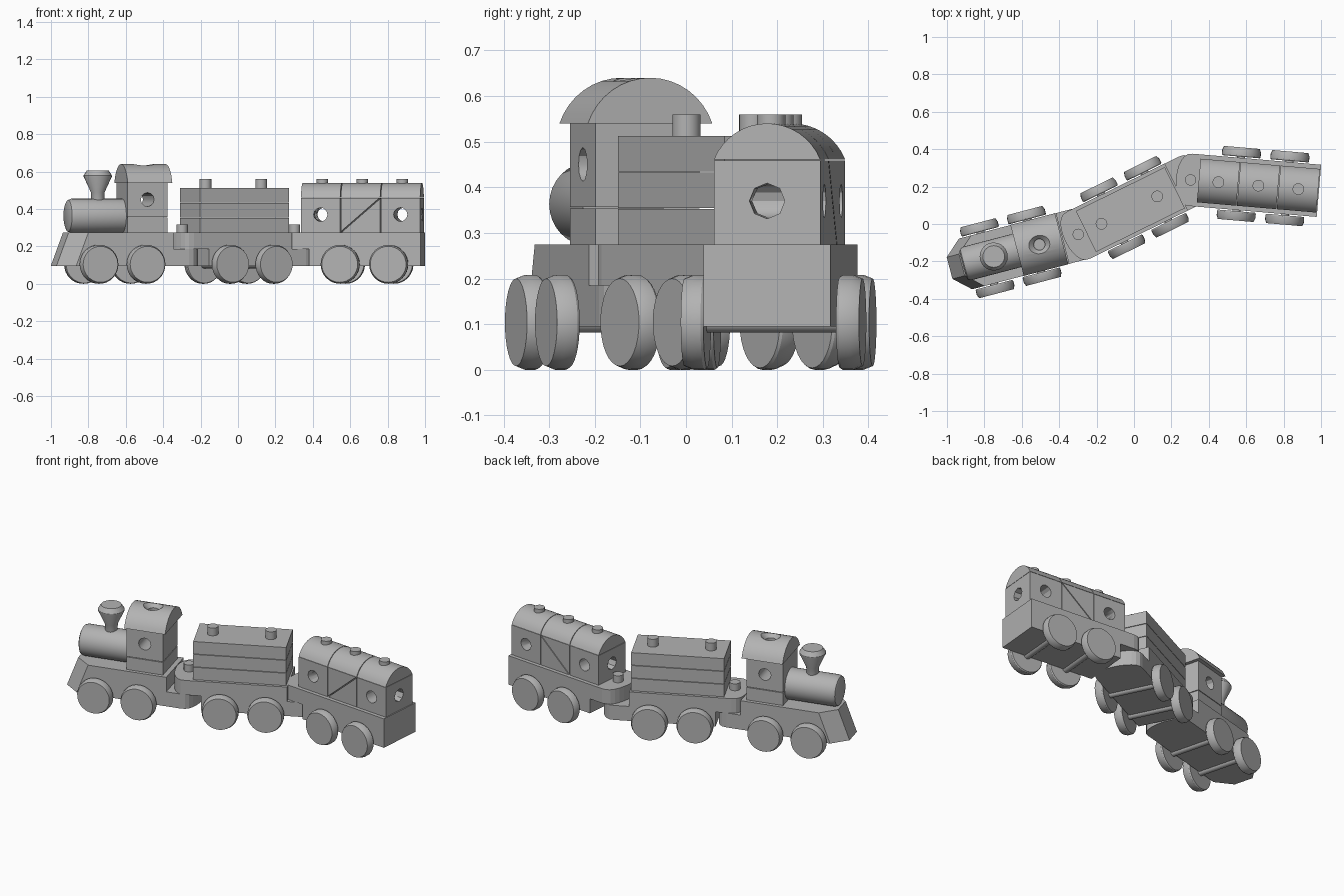
import bpy, bmesh, math
from mathutils import Matrix, Vector

cube = bpy.data.objects.get("Cube")
if cube:
    bpy.data.objects.remove(cube)

grey = bpy.data.materials.new("plain grey")
grey.use_nodes = True
colour = (0.45, 0.45, 0.45, 1)
grey.diffuse_color = colour
grey.node_tree.nodes["Principled BSDF"].inputs["Base Color"].default_value = colour

LOW, SPLIT, DECK = 0.095, 0.185, 0.275   # chassis heights
HALF = 0.14                              # chassis half width
car = Matrix()                           # placement of the car being built


def finish(name, bm, smooth=False):
    bmesh.ops.recalc_face_normals(bm, faces=bm.faces[:])
    mesh = bpy.data.meshes.new(name)
    bm.to_mesh(mesh)
    bm.free()
    mesh.materials.append(grey)
    ob = bpy.data.objects.new(name, mesh)
    bpy.context.collection.objects.link(ob)
    ob.matrix_world = car
    if smooth:
        select(ob)
        bpy.ops.object.shade_smooth_by_angle(angle=math.radians(30))
    return ob


def select(ob):
    bpy.ops.object.select_all(action='DESELECT')
    ob.select_set(True)
    bpy.context.view_layer.objects.active = ob


def prism(name, points, to3d, start, end):
    """Extrude a 2D outline; to3d maps (u, v, depth) to a position."""
    bm = bmesh.new()
    rings = [[bm.verts.new(to3d(u, v, d)) for u, v in points] for d in (start, end)]
    bm.faces.new(rings[0])
    bm.faces.new(rings[1])
    for i in range(len(points)):
        j = (i + 1) % len(points)
        bm.faces.new((rings[0][i], rings[0][j], rings[1][j], rings[1][i]))
    return finish(name, bm)


def along_x(u, v, d): return (d, u, v)
def along_y(u, v, d): return (u, d, v)
def along_z(u, v, d): return (u, v, d)


def box(name, x0, x1, half, z0, z1):
    return prism(name, [(x0, -half), (x1, -half), (x1, half), (x0, half)], along_z, z0, z1)


def lathe(name, profile, origin, axis, sides=32, smooth=True):
    """Turn (radius, distance) pairs about an axis."""
    bm = bmesh.new()
    turn = Vector((0, 0, 1)).rotation_difference(Vector(axis)).to_matrix()
    rings = []
    for r, d in profile:
        rings.append([bm.verts.new(Vector(origin) + turn @ Vector(
            (r * math.cos(2 * math.pi * i / sides), r * math.sin(2 * math.pi * i / sides), d)))
            for i in range(sides)])
    for a, b in zip(rings, rings[1:]):
        for i in range(sides):
            j = (i + 1) % sides
            bm.faces.new((a[i], a[j], b[j], b[i]))
    bm.faces.new(rings[0])
    bm.faces.new(rings[-1])
    return finish(name, bm, smooth)


def rod(name, r, origin, axis, length, sides=24):
    return lathe(name, [(r, 0), (r, length)], origin, axis, sides)


def cut(ob, cutters):
    for c in cutters:
        mod = ob.modifiers.new("cut", 'BOOLEAN')
        mod.operation = 'DIFFERENCE'
        mod.solver = 'EXACT'
        mod.object = c
        select(ob)
        bpy.ops.object.modifier_apply(modifier=mod.name)
        bpy.data.objects.remove(c)


def window(x, z):
    return rod("window_cutter", 0.037, (x, -0.3, z), (0, 1, 0), 0.6, 12)


def arch(half, z0, z1, steps=16):
    """Arc outline across the car, rising from z0 to z1."""
    h = z1 - z0
    r = (half * half + h * h) / (2 * h)
    a = math.asin(half / r)
    return [(r * math.sin(a - 2 * a * i / steps), z1 - r + r * math.cos(a - 2 * a * i / steps))
            for i in range(steps + 1)]


def tongue(x, sign):
    """Rounded hitch end around a peg at x; runs from +y to -y."""
    return [(x + sign * 0.078 * math.cos(t) ** 0.8, HALF * math.sin(t))
            for t in [math.radians(90 - 15 * i) for i in range(1, 12)]]


def chassis(name, front, rear, front_peg=None, rear_peg=None):
    outline = front + [(x, y) for x, y in reversed(rear)]
    ob = prism(name, outline, along_z, LOW, DECK)
    cutters = []
    if front_peg is not None:
        cutters.append(box("front_cutter", front_peg - 0.2, front_peg + 0.09, 0.3, 0, SPLIT))
    if rear_peg is not None:
        cutters.append(box("rear_cutter", rear_peg - 0.085, rear_peg + 0.2, 0.3, SPLIT, 0.5))
    cut(ob, cutters)
    if rear_peg is not None:
        rod(name + "_hitch_peg", 0.03, (rear_peg, 0, 0.14), (0, 0, 1), 0.178)
    return ob


def wheels(name):
    for x in (-0.13, 0.13):
        rod(name + "_axle", 0.022, (x, -0.16, 0.104), (0, 1, 0), 0.32)
        for s in (-1, 1):
            lathe(name + "_wheel", [(0.1, 0), (0.104, 0.006), (0.104, 0.03), (0.096, 0.05)],
                  (x, s * 0.146, 0.104), (0, s, 0))


def place(x, y, degrees):
    global car
    car = Matrix.Translation((x, y, 0)) @ Matrix.Rotation(math.radians(degrees), 4, 'Z')


# Engine
place(-0.659, -0.150, 14.7)
nose = [(-0.25, HALF), (-0.338, 0.06), (-0.338, -0.06), (-0.25, -HALF)]
body = chassis("engine_chassis", nose, [(0.373, HALF)] + tongue(0.373, 1) + [(0.373, -HALF)],
               rear_peg=0.373)
for v in body.data.vertices:             # slope the nose back
    if v.co.x < -0.2 and v.co.z > 0.2:
        v.co.x += 0.068
wheels("engine")
lathe("boiler", [(0.07, -0.265), (0.085, -0.258), (0.092, -0.24), (0.092, 0.05)],
      (0, 0, 0.363), (1, 0, 0))
lathe("funnel", [(0.034, 0.43), (0.037, 0.49), (0.075, 0.572), (0.075, 0.58), (0.058, 0.606)],
      (-0.094, 0, 0), (0, 0, 1), 24)
box("cab_lower_block", 0.04, 0.26, 0.118, DECK, 0.353)
cab = box("cab_upper_block", 0.04, 0.26, 0.118, 0.357, 0.545)
cut(cab, [window(0.15, 0.45)])
roof = prism("cab_roof", arch(0.141, 0.54, 0.64), along_x, 0.035, 0.281)
cut(roof, [lathe("roof_cutter", [(0.03, 0.585), (0.03, 0.612), (0.062, 0.645)],
                 (0.158, 0, 0), (0, 0, 1), 24, False)])

# Goods wagon
place(0.003, 0.088, 26.2)
PEG = 0.334
chassis("wagon_chassis", [(-PEG, HALF)] + tongue(-PEG, -1) + [(-PEG, -HALF)],
        [(PEG, HALF)] + tongue(PEG, 1) + [(PEG, -HALF)], -PEG, PEG)
wheels("wagon")
for i in range(3):
    z = DECK + 0.08 * i
    box("load_plank", -0.29, 0.24, 0.122, z, z + 0.077)
for x in (-0.197, 0.135):
    rod("load_peg", 0.031, (x, 0, 0.5), (0, 0, 1), 0.06)

# Passenger coach
place(0.690, 0.203, -4.9)
chassis("coach_chassis", [(-0.389, HALF)] + tongue(-0.389, -1) + [(-0.389, -HALF)],
        [(0.3, HALF), (0.3, -HALF)], front_peg=-0.389)
wheels("coach")
for i in (-1, 0, 1):
    mid = -0.025 + 0.2145 * i
    x0, x1 = mid - 0.1055, mid + 0.1055
    prism("coach_roof", arch(0.117, 0.461, 0.54), along_x, x0, x1)
    rod("roof_peg", 0.031, (mid, 0, 0.5), (0, 0, 1), 0.06)
    if i:
        block = box("coach_block", x0, x1, 0.117, DECK, 0.459)
        cut(block, [window(mid, 0.37),
                    rod("end_cutter", 0.039, (mid, 0, 0.37), (i, 0, 0), 0.2, 8)])
    else:
        g = 0.004                        # seam between the two wedges
        prism("upper_wedge", [(x0, DECK + g), (x1 - g, 0.459), (x0, 0.459)], along_y, -0.117, 0.117)
        prism("lower_wedge", [(x0 + g, DECK), (x1, DECK), (x1, 0.459 - g)], along_y, -0.117, 0.117)

# Soften the curved roofs only
for ob in list(bpy.context.scene.objects):
    if "roof" in ob.name and ob.type == 'MESH':
        select(ob)
        bpy.ops.object.shade_smooth_by_angle(angle=math.radians(30))
